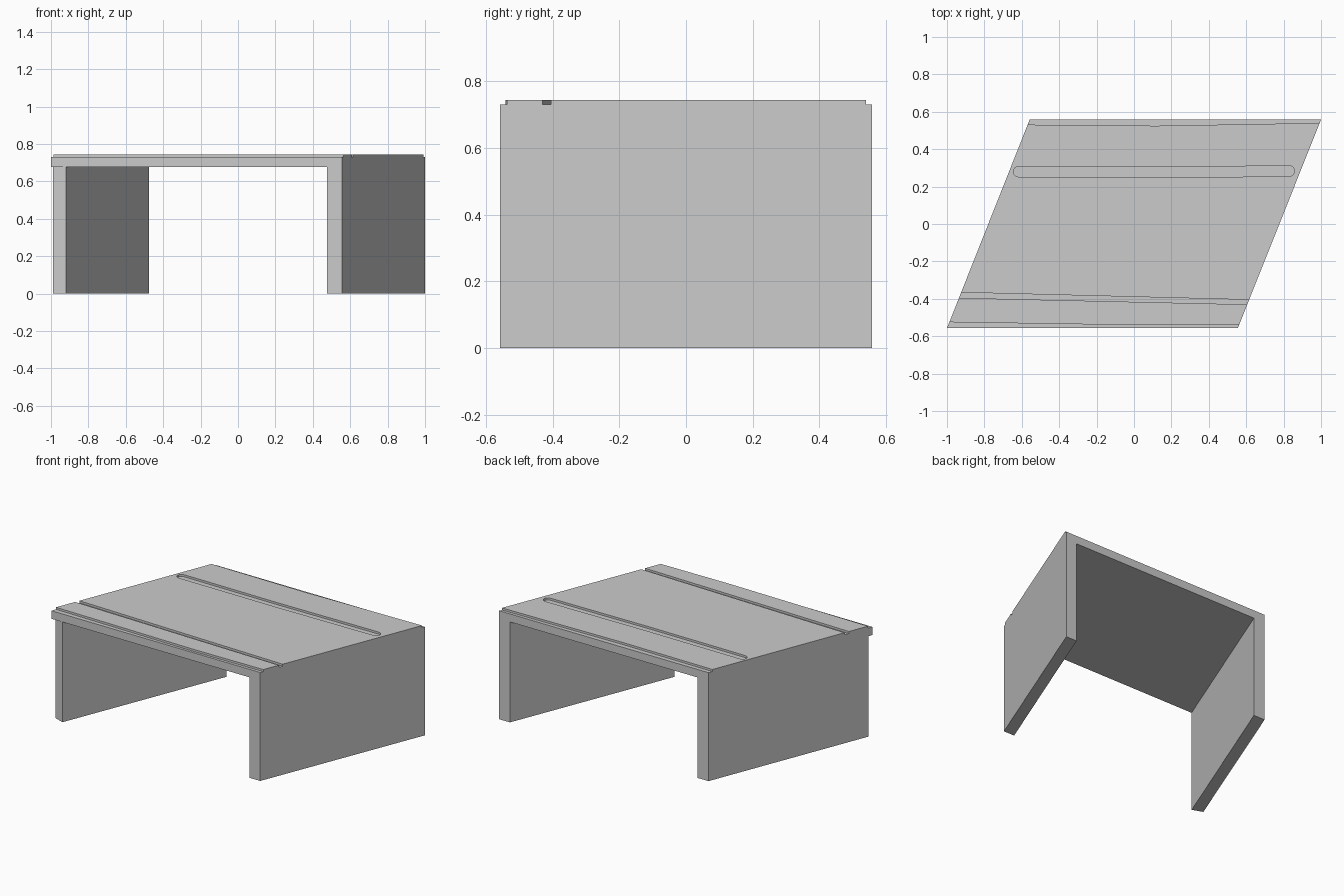
import bpy, bmesh, math

if "Cube" in bpy.data.objects:
    bpy.data.objects.remove(bpy.data.objects["Cube"])

TOP, STEP, UNDER = 0.744, 0.730, 0.676


def prism(name, points, z0, z1):
    """Extrude a flat outline from z0 up to z1."""
    bm = bmesh.new()
    face = bm.faces.new([bm.verts.new((x, y, z0)) for x, y in points])
    ext = bmesh.ops.extrude_face_region(bm, geom=[face])
    for v in ext["geom"]:
        if isinstance(v, bmesh.types.BMVert):
            v.co.z = z1
    bmesh.ops.recalc_face_normals(bm, faces=bm.faces)
    mesh = bpy.data.meshes.new(name)
    bm.to_mesh(mesh)
    bm.free()
    obj = bpy.data.objects.new(name, mesh)
    bpy.context.collection.objects.link(obj)
    return obj


def cut(target, name, points, z0, z1):
    """Subtract a prism from the target and drop the cutter."""
    cutter = prism(name, points, z0, z1)
    cutter.hide_render = True
    mod = target.modifiers.new(name, 'BOOLEAN')
    mod.operation = 'DIFFERENCE'
    mod.solver = 'EXACT'
    mod.object = cutter
    bpy.context.view_layer.objects.active = target
    bpy.ops.object.modifier_apply(modifier=name)
    bpy.data.objects.remove(cutter)


def arc(cx, cy, r, start, steps=8):
    return [(cx + r * math.cos(start + math.pi * i / steps),
             cy + r * math.sin(start + math.pi * i / steps)) for i in range(steps + 1)]


# Slanted block: table top and both side panels in one piece
table = prism("slanted_table",
              [(-1, -0.557), (0.555, -0.557), (1, 0.558), (-0.558, 0.558)], 0, TOP)

# Opening between the two side panels
cut(table, "opening",
    [(-0.96, -0.657), (0.435, -0.657), (0.96, 0.658), (-0.435, 0.658)], -0.1, UNDER)

# Left panel stops just short of the sharp front corner
cut(table, "corner_relief",
    [(-1.05, -0.507), (-1.05, -0.7), (-0.86, -0.7), (-0.86, -0.576)], -0.1, UNDER)

# Lowered front and back edges of the top
cut(table, "front_step",
    [(-1.2, -0.8), (0.8, -0.8), (0.8, -0.536), (0.56, -0.536),
     (0.05, -0.541), (-0.985, -0.525), (-1.2, -0.525)], STEP, 0.9)
cut(table, "back_step",
    [(-0.8, 0.531), (-0.57, 0.531), (0.12, 0.525), (0.99, 0.54),
     (1.2, 0.54), (1.2, 0.8), (-0.8, 0.8)], STEP, 0.9)

# Groove running right across the top
cut(table, "front_groove",
    [(-1.1, -0.392), (-0.94, -0.395), (0.6, -0.43), (0.8, -0.43),
     (0.8, -0.405), (0.61, -0.405), (-0.92, -0.366), (-1.1, -0.363)], STEP, 0.9)

# Round-ended groove near the back
cut(table, "round_groove",
    arc(0.83, 0.283, 0.028, -math.pi / 2) + [(0.1, 0.304)]
    + arc(-0.617, 0.28, 0.028, math.pi / 2) + [(0.1, 0.248)], STEP, 0.9)
